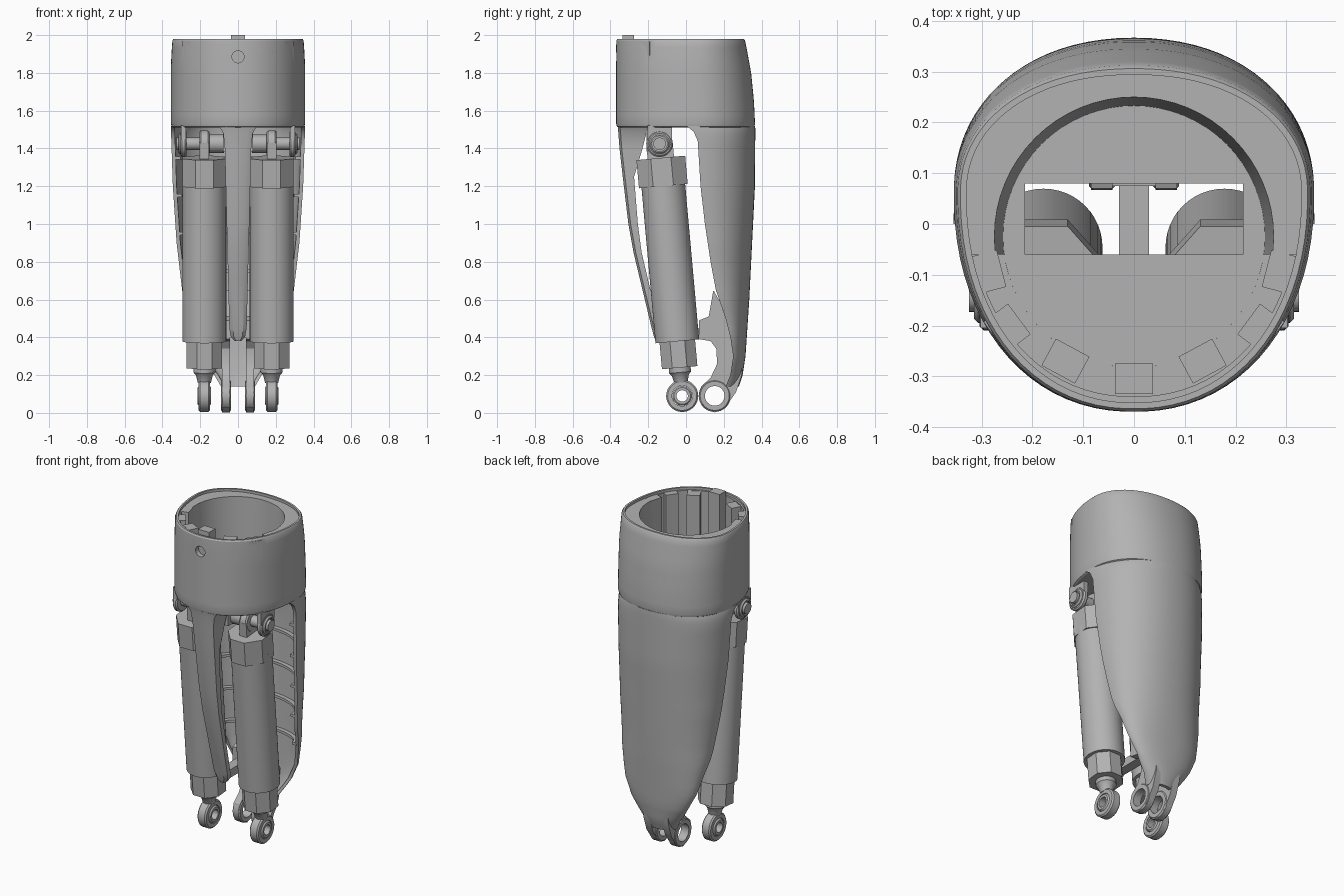
import bpy, bmesh, math
from mathutils import Matrix, Vector

if "Cube" in bpy.data.objects:
    bpy.data.objects.remove(bpy.data.objects["Cube"])

GREY = (0.45, 0.45, 0.45, 1)
mat = bpy.data.materials.new("plain_grey")
mat.use_nodes = True
mat.diffuse_color = GREY
mat.node_tree.nodes["Principled BSDF"].inputs["Base Color"].default_value = GREY

# Height tables of the rear shell: half width, back edge, front edge
WIDTH = [(.14, .09), (.2, .125), (.25, .16), (.3, .19), (.4, .24), (.6, .29),
         (.9, .325), (1.2, .345), (1.5, .355), (1.85, .355), (1.98, .348)]
BACK = [(.14, .28), (.2, .30), (.3, .315), (.6, .335), (.9, .35), (1.2, .365),
        (1.5, .367), (1.65, .36), (1.8, .345), (1.98, .312)]
EDGE = [(.14, .21), (.2, .235), (.3, .25), (.4, .235), (.5, .21), (.65, .158),
        (.8, .13), (1.0, .10), (1.2, .077), (1.44, .062), (1.49, .04), (1.52, 0)]
X_AXIS = Matrix.Rotation(math.pi / 2, 4, 'Y')


def lerp(table, z):
    for (a, u), (b, v) in zip(table, table[1:]):
        if z <= b:
            return u + (v - u) * max(0, z - a) / (b - a)
    return table[-1][1]


def power(v):
    return math.copysign(abs(v) ** .93, v)


def finish(name, bm, smooth=True):
    bmesh.ops.recalc_face_normals(bm, faces=bm.faces)
    me = bpy.data.meshes.new(name)
    bm.to_mesh(me)
    bm.free()
    me.materials.append(mat)
    ob = bpy.data.objects.new(name, me)
    bpy.context.collection.objects.link(ob)
    if smooth:
        shade(ob)
    return ob


def activate(ob):
    bpy.ops.object.select_all(action='DESELECT')
    ob.select_set(True)
    bpy.context.view_layer.objects.active = ob


def shade(ob):
    activate(ob)
    bpy.ops.object.shade_smooth_by_angle(angle=math.radians(30))


def loft(name, rings, smooth=True):
    """Closed solid through rings that have equal point counts."""
    bm = bmesh.new()
    rows = [[bm.verts.new(p) for p in ring] for ring in rings]
    n = len(rows[0])
    for a, b in zip(rows, rows[1:]):
        for i in range(n):
            j = (i + 1) % n
            bm.faces.new((a[i], a[j], b[j], b[i]))
    bm.faces.new(rows[0])
    bm.faces.new(rows[-1])
    return finish(name, bm, smooth)


def lathe(name, profile, matrix, segs=32, ring=False):
    """Turn (radius, height) points about local z; ring closes the profile."""
    bm = bmesh.new()
    pts = profile + profile[:1] if ring else profile
    vs = [bm.verts.new((r, 0, h)) for r, h in pts]
    es = [bm.edges.new(e) for e in zip(vs, vs[1:])]
    bmesh.ops.spin(bm, geom=vs + es, cent=(0, 0, 0), axis=(0, 0, 1),
                   angle=2 * math.pi, steps=segs)
    bmesh.ops.remove_doubles(bm, verts=bm.verts, dist=1e-5)
    bm.transform(matrix)
    return finish(name, bm)


def rod(name, r, h0, h1, matrix, segs=32):
    return lathe(name, [(0, h0), (r, h0), (r, h1), (0, h1)], matrix, segs)


def tube(name, r_in, r_out, half, matrix):
    c = .008
    return lathe(name, [(r_in, -half), (r_out - c, -half), (r_out, c - half),
                        (r_out, half - c), (r_out - c, half), (r_in, half)], matrix, ring=True)


def box(name, size, matrix):
    bm = bmesh.new()
    bmesh.ops.create_cube(bm, size=1, matrix=matrix @ Matrix.Diagonal((*size, 1)))
    return finish(name, bm, False)


def cut(ob, cutters):
    for c in cutters:
        c.hide_render = True
        m = ob.modifiers.new("cut", 'BOOLEAN')
        m.operation, m.solver, m.object = 'DIFFERENCE', 'EXACT', c
        activate(ob)
        bpy.ops.object.modifier_apply(modifier=m.name)
        bpy.data.objects.remove(c)
    shade(ob)


def egg(z, inset=0.0, at=None, n=80):
    """Full egg outline of the cuff."""
    w, b, c = lerp(WIDTH, z) - inset, lerp(BACK, z) - inset, .06
    out = []
    for i in range(n):
        t = 2 * math.pi * (i + .5) / n
        y = power(math.cos(t))
        out.append((w * power(math.sin(t)), c + y * ((b - c) if y > 0 else (.43 - inset)),
                    z if at is None else at))
    return out


def channel(z, outer, inner, at=None, n=40):
    """C-shaped outline of the rear shell between two insets."""
    f = lerp(EDGE, z)

    def arc(inset):
        w, d = lerp(WIDTH, z) - inset, max(.01, lerp(BACK, z) - f - inset)
        return [(w * power(math.sin(t)), f + d * power(math.cos(t)), z if at is None else at)
                for t in (math.pi * (i / n - .5) for i in range(n + 1))]
    return arc(outer) + arc(inner)[::-1]


T = Matrix.Translation

# Cuff with socket, front pocket, floor window and screw holes
cuff = loft("cuff", [egg(1.51, .012), egg(1.515, .004), egg(1.53)]
            + [egg(1.53 + .045 * i) for i in range(1, 10)] + [egg(1.972, .001), egg(1.98, .006)])
pocket = [p for p in egg(1.53, .03) if p[1] < -.065]
pocket = [(.32, -.06, 0)] + pocket + [(-.32, -.06, 0)]
cutters = [
    loft("recess_cutter", [egg(1.98, .018, 1.965), egg(1.98, .018, 2.1)]),
    lathe("socket_cutter", [(0, 1.53), (.258, 1.53), (.275, 1.966), (.275, 2.1), (0, 2.1)],
          T((0, -.025, 0)), 64),
    loft("pocket_cutter", [[(x, y, z) for x, y, _ in pocket] for z in (1.531, 2.1)]),
    box("window_cutter", (.43, .14, .3), T((0, .01, 1.5)))]
for x, y in ((0, -.37), (.175, -.325), (-.175, -.325), (.3, -.2), (-.3, -.2)):
    aim = Vector((x * 1.1, y + .02, 0)).to_track_quat('Z', 'Y').to_matrix().to_4x4()
    cutters.append(rod("screw_cutter", .032, -.045, .08, T((x, y, 1.885)) @ aim, 24))
cut(cuff, cutters)

# Upright posts round the front of the socket
for x, y, top in ((0, -.305, 2.0), (.135, -.27, 1.965), (-.135, -.27, 1.965), (.25, -.205, 1.965),
                  (-.25, -.205, 1.965), (.29, -.095, 1.965), (-.29, -.095, 1.965)):
    turn = Matrix.Rotation(math.atan2(x, -(y + .02)), 4, 'Z')
    box("socket_post", (.075, .06, top - 1.515), T((x, y, (top + 1.515) / 2)) @ turn)

# Rear shell and its inner ribs
levels = sorted({.14, .17, .2, .225, .25, .275, .3, .35, 1.44, 1.465, 1.49, 1.505, 1.52}
                | {round(.4 + .05 * i, 2) for i in range(21)})
loft("rear_shell", [channel(z, 0, .02) for z in levels])
for z in (.55, .75, .95, 1.15, 1.35):
    loft("shell_rib", [channel(z, .015, .045, z - .008), channel(z, .015, .045, z + .008)])

# Ankle fork: two arms with eyes and a crossbar
arm = [(.067, .09), (.08, .14), (.13, .185), (.165, .26), (.16, .34), (.13, .38), (.07, .39),
       (.07, .49), (.12, .51), (.145, .65), (.19, .57), (.235, .42), (.3, .3), (.295, .2),
       (.265, .11), (.21, .03), (.15, .003), (.09, .03)]
for s in (-1, 1):
    fork = loft("ankle_arm", [[(s * x, y, z) for y, z in arm] for x in (.042, .085)])
    cut(fork, [rod("eye_cutter", .055, -.2, .2, T((0, .152, .09)) @ X_AXIS)])
    tube("ankle_eye", .052, .085, .026, T((s * .063, .152, .09)) @ X_AXIS)
box("ankle_crossbar", (.12, .07, .08), T((0, .11, .44)))

# Front strut hanging from the cuff, tied back to the fork
strut = [(1.52, -.362, -.2, .1), (1.48, -.358, -.21, .078), (1.4, -.352, -.23, .07),
         (1.25, -.335, -.275, .066), (1.0, -.305, -.255, .06), (.85, -.278, -.235, .056),
         (.7, -.242, -.2, .052), (.45, -.182, -.14, .046), (.405, -.17, -.13, .038),
         (.38, -.16, -.125, .018)]
loft("front_strut", [[(-w, f + .012, z), (-w * .6, f, z), (w * .6, f, z), (w, f + .012, z),
                      (w, b, z), (-w, b, z)] for z, f, b, w in strut])
box("strut_link", (.06, .26, .05), T((0, -.03, .425)))

# Pair of actuators with hinge pins and lugs
TILT = Matrix.Rotation(math.atan(.09), 4, 'X')
for s in (-1, 1):
    M = T((s * .178, -.02, .09)) @ TILT
    tube("rod_end_eye", .054, .085, .03, M @ X_AXIS)
    tube("rod_end_ball", .03, .052, .036, M @ X_AXIS)
    lathe("rod_neck", [(0, .07), (.035, .07), (.045, .11), (.058, .125), (.058, .17), (0, .17)], M)
    flat = Matrix.Rotation(math.pi / 8, 4, 'Z')
    rod("rod_collar", .102, .15, .3, M @ flat, 8)
    rod("actuator_body", .116, .29, 1.15, M, 48)
    lathe("actuator_cap", [(0, 1.115), (.124, 1.115), (.124, 1.265), (0, 1.265)],
          M @ Matrix.Diagonal((1, 1.13, 1, 1)) @ flat, 8)
    box("top_tab", (.05, .14, .1), M @ T((0, 0, 1.3)))
    H = T((s * .178, -.14, 1.425))
    tube("top_eye", .03, .07, .026, H @ X_AXIS)
    P = T((0, -.14, 1.425)) @ X_AXIS.inverted() if s < 0 else T((0, -.14, 1.425)) @ X_AXIS
    rod("hinge_pin", .033, .05, .325, P)
    rod("hinge_bush", .048, .075, .15, P)
    tube("hinge_washer", .04, .055, .012, H @ T((s * .125, 0, 0)) @ X_AXIS)
    tube("hinge_lug_eye", .03, .07, .016, H @ T((s * .11, 0, 0)) @ X_AXIS)
    box("hinge_lug", (.028, .13, .075), H @ T((s * .11, 0, .06)))
    box("inner_lug", (.03, .12, .14), T((s * .065, -.15, 1.455)))
